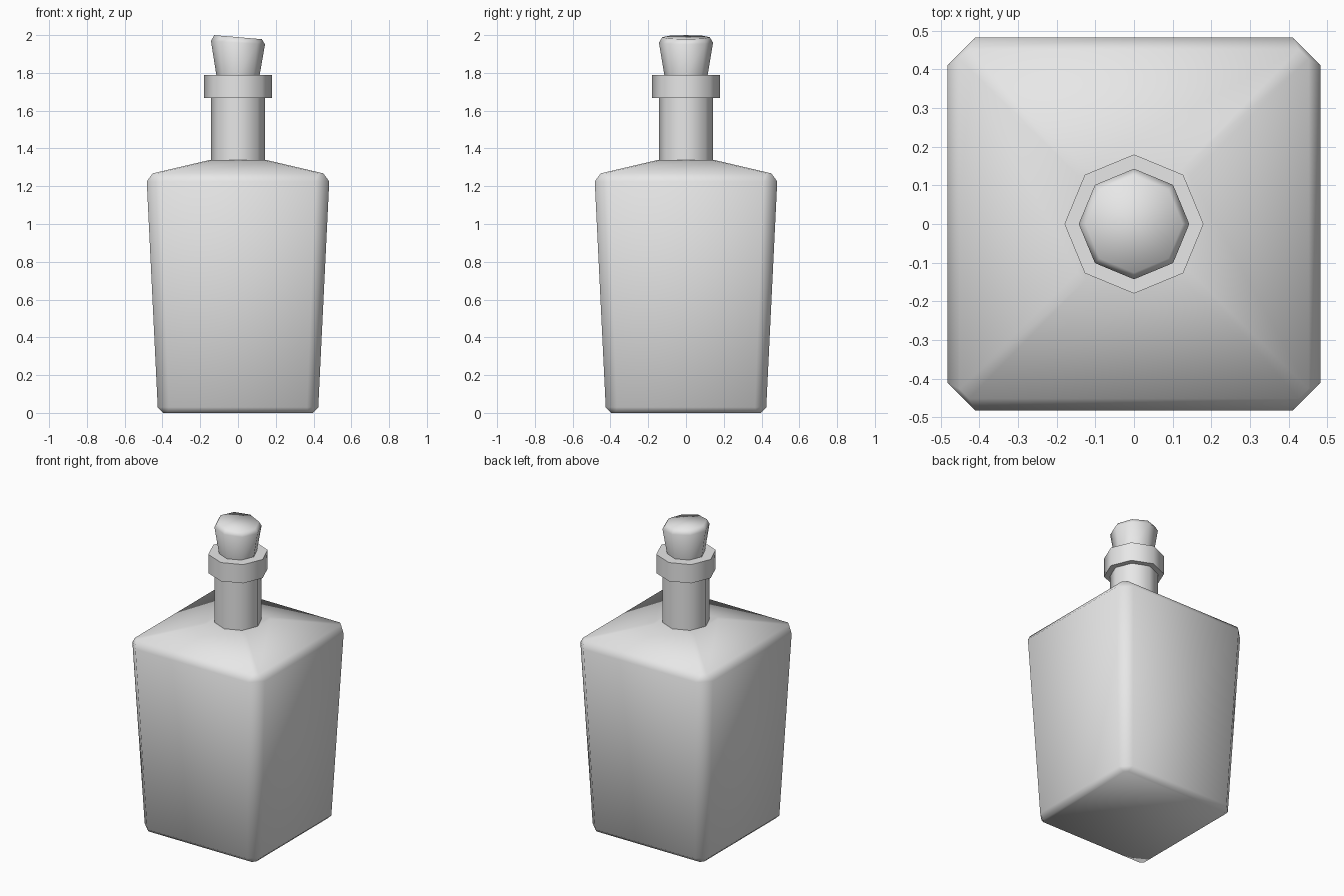
import bpy, bmesh
from math import cos, sin, pi

old = bpy.data.objects.get("Cube")
if old:
    bpy.data.objects.remove(old, do_unlink=True)

grey = bpy.data.materials.new("plain grey")
grey.use_nodes = True
grey.diffuse_color = (0.8, 0.8, 0.8, 1)
grey.node_tree.nodes["Principled BSDF"].inputs["Base Color"].default_value = (0.8, 0.8, 0.8, 1)


def square_ring(half, cut, z):
    """Square outline with its four corners cut off."""
    a, b = half, half - cut
    return [(a, b, z), (b, a, z), (-b, a, z), (-a, b, z),
            (-a, -b, z), (-b, -a, z), (b, -a, z), (a, -b, z)]


def round_ring(radius, z, tilt=0.0):
    """Octagon with corners on the axes; tilt slopes it along x."""
    return [(radius * cos(i * pi / 4), radius * sin(i * pi / 4),
             z + tilt * radius * cos(i * pi / 4)) for i in range(8)]


def loft(name, rings, smooth_angle):
    """Join the rings with quads and cap both ends."""
    bm = bmesh.new()
    loops = [[bm.verts.new(p) for p in ring] for ring in rings]
    for low, high in zip(loops, loops[1:]):
        for i in range(8):
            j = (i + 1) % 8
            bm.faces.new((low[i], low[j], high[j], high[i]))
    bm.faces.new(loops[0][::-1])
    bm.faces.new(loops[-1])
    mesh = bpy.data.meshes.new(name)
    bm.to_mesh(mesh)
    bm.free()
    mesh.materials.append(grey)
    obj = bpy.data.objects.new(name, mesh)
    bpy.context.collection.objects.link(obj)
    bpy.ops.object.select_all(action='DESELECT')
    obj.select_set(True)
    bpy.context.view_layer.objects.active = obj
    bpy.ops.object.shade_smooth_by_angle(angle=smooth_angle)
    return obj


# Tapered square body with bevelled edges and a sloping shoulder
loft("bottle_body", [
    square_ring(0.395, 0.02, 0.0),
    square_ring(0.425, 0.06, 0.03),
    square_ring(0.483, 0.073, 1.225),
    square_ring(0.452, 0.025, 1.268),
    square_ring(0.145, 0.02, 1.34),
], pi)

# Neck and lip
loft("bottle_neck", [round_ring(0.144, 1.32), round_ring(0.144, 1.7)], pi / 3)
loft("bottle_lip", [round_ring(0.18, 1.667), round_ring(0.18, 1.79)], pi / 3)

# Flared stopper with a slightly slanted top
loft("cork_stopper", [
    round_ring(0.11, 1.75),
    round_ring(0.115, 1.79),
    round_ring(0.143, 1.96, -0.06),
    round_ring(0.126, 1.989, -0.085),
], pi)
